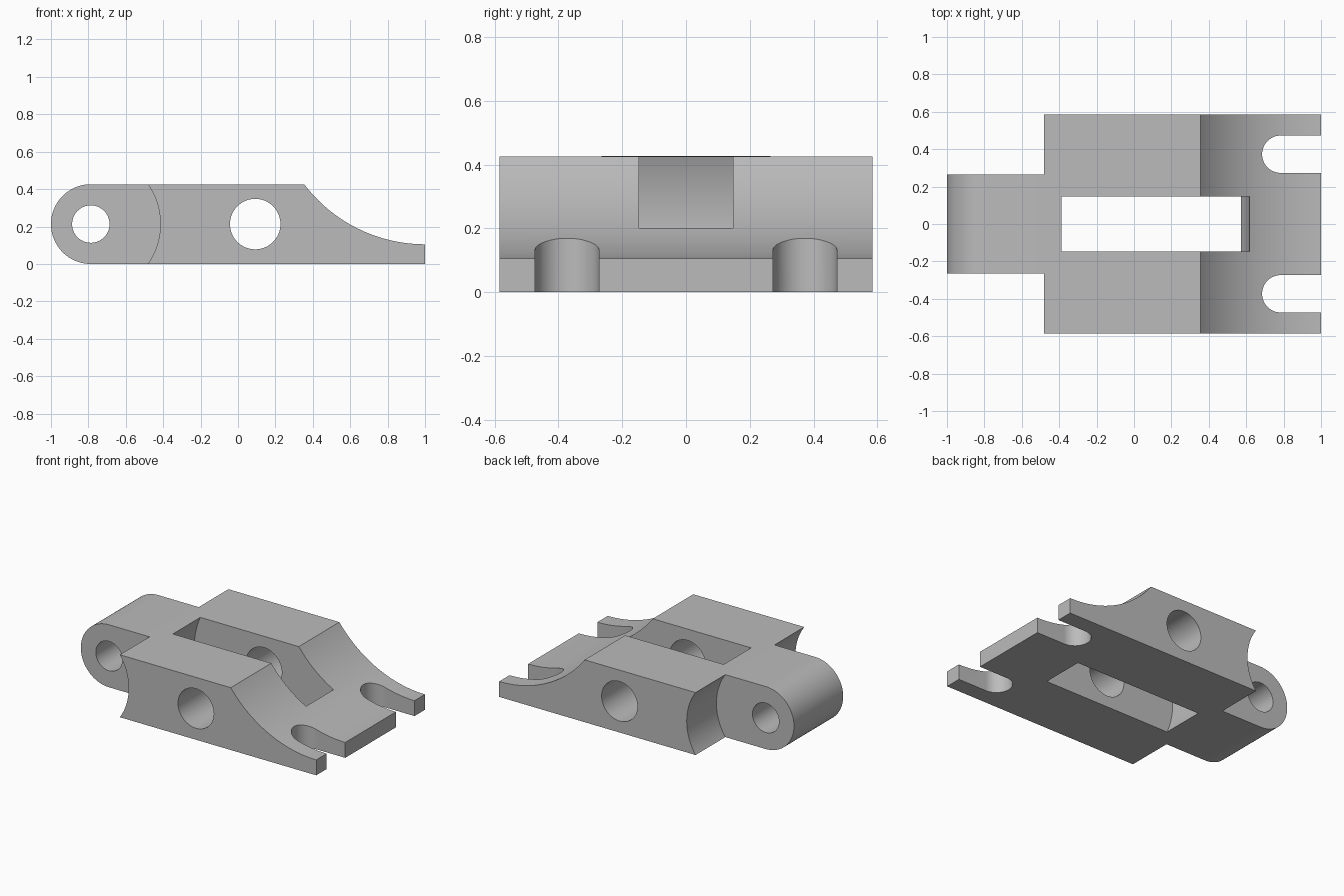
import bpy, math

if "Cube" in bpy.data.objects:
    bpy.data.objects.remove(bpy.data.objects["Cube"])

H, W = 0.426, 0.585            # height, half width
PIN = (-0.787, H / 2)          # small hinge hole centre
AXLE = (0.092, H / 2)          # large cross hole centre


def arc(cx, cz, r, a0, a1, n):
    return [(cx + r * math.cos(math.radians(a0 + (a1 - a0) * i / n)),
             cz + r * math.sin(math.radians(a0 + (a1 - a0) * i / n))) for i in range(n + 1)]


def prism(name, outline, lo, hi, along_z=False):
    """Extrude an outline along y (x-z outline) or along z (x-y outline)."""
    n = len(outline)
    place = (lambda p, t: (p[0], p[1], t)) if along_z else (lambda p, t: (p[0], t, p[1]))
    verts = [place(p, t) for t in (lo, hi) for p in outline]
    faces = [list(range(n))[::-1], list(range(n, 2 * n))]
    faces += [[i, (i + 1) % n, n + (i + 1) % n, n + i] for i in range(n)]
    if not along_z:
        faces = [f[::-1] for f in faces]
    mesh = bpy.data.meshes.new(name)
    mesh.from_pydata(verts, [], faces)
    ob = bpy.data.objects.new(name, mesh)
    bpy.context.collection.objects.link(ob)
    return ob


def disc(name, centre, r, lo, hi, n=96):
    return prism(name, arc(*centre, r, 0, 360, n)[:-1], lo, hi)


# Bracket body: rounded hinge end, flat top, concave ramp down to a thin lip
ramp_r = 0.81
a_top = 180 + math.degrees(math.acos(0.645 / ramp_r))
profile = arc(*PIN, H / 2, 270, 90, 48)
profile += arc(1.0, 0.105 + ramp_r, ramp_r, a_top, 270, 32)
profile += [(1.0, 0.0)]
body = prism("bracket_body", profile[::-1], -W, W)

cutters = [
    disc("hinge_hole", PIN, 0.1, -0.8, 0.8, 64),
    disc("axle_hole", AXLE, 0.135, -0.8, 0.8, 64),
    disc("wheel_slot", AXLE, 0.525, -0.148, 0.148, 128),
]
for s in (-1, 1):
    # Scooped shoulder beside the hinge tongue
    lo, hi = sorted((s * 0.265, s * 0.8))
    cutters.append(disc("shoulder_scoop", PIN, 0.372, lo, hi, 128))
    # Open-ended bolt slot in the lip
    slot = arc(0.785, s * 0.373, 0.1, 90, 270, 32)
    slot += [(1.2, s * 0.373 - 0.1), (1.2, s * 0.373 + 0.1)]
    cutters.append(prism("bolt_slot", slot, -0.3, 0.6, True))

# Cut all openings and bake the result
for c in cutters:
    c.hide_render = True
    m = body.modifiers.new(c.name, 'BOOLEAN')
    m.operation, m.solver, m.object = 'DIFFERENCE', 'EXACT', c
bpy.context.view_layer.update()
baked = bpy.data.meshes.new_from_object(body.evaluated_get(bpy.context.evaluated_depsgraph_get()))
body.modifiers.clear()
body.data = baked
for c in cutters:
    bpy.data.objects.remove(c, do_unlink=True)

# Single grey finish
grey = bpy.data.materials.new("plain_grey")
grey.diffuse_color = (0.5, 0.5, 0.5, 1)
grey.use_nodes = True
grey.node_tree.nodes["Principled BSDF"].inputs["Base Color"].default_value = grey.diffuse_color
body.data.materials.clear()
body.data.materials.append(grey)

bpy.context.view_layer.objects.active = body
body.select_set(True)
bpy.ops.object.shade_smooth_by_angle(angle=math.radians(25))
